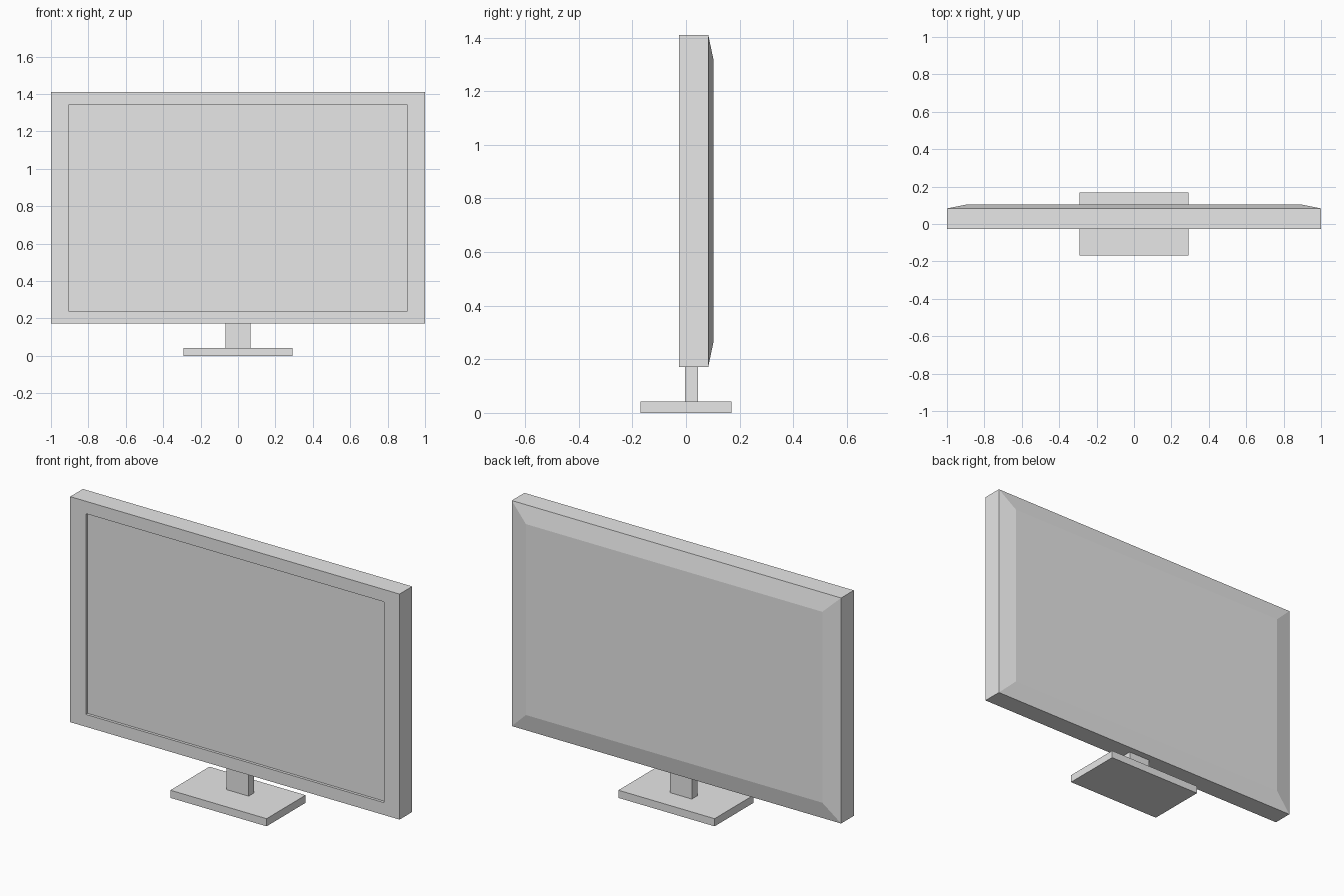
import bpy
import bmesh
from mathutils import Vector

cube = bpy.data.objects.get("Cube")
if cube:
    bpy.data.objects.remove(cube, do_unlink=True)

GREY = (0.8, 0.8, 0.8, 1.0)
grey = bpy.data.materials.new("light_grey")
grey.use_nodes = True
grey.diffuse_color = GREY
grey.node_tree.nodes["Principled BSDF"].inputs["Base Color"].default_value = GREY


def finish(name, bm):
    bmesh.ops.recalc_face_normals(bm, faces=bm.faces)
    mesh = bpy.data.meshes.new(name)
    bm.to_mesh(mesh)
    bm.free()
    mesh.materials.append(grey)
    obj = bpy.data.objects.new(name, mesh)
    bpy.context.collection.objects.link(obj)
    return obj


def box(name, half_x, y0, y1, z0, z1):
    bm = bmesh.new()
    bmesh.ops.create_cube(bm, size=1)
    for v in bm.verts:
        v.co = Vector((v.co.x * 2 * half_x,
                       y0 + (v.co.y + 0.5) * (y1 - y0),
                       z0 + (v.co.z + 0.5) * (z1 - z0)))
    return finish(name, bm)


# Monitor body: rectangular rings from the recessed screen, over the bezel, to the back
# Each ring: half width, y, bottom z, top z
rings = [
    (0.905, -0.012, 0.24, 1.342),   # screen edge
    (0.905, -0.027, 0.24, 1.342),   # bezel inner edge
    (1.0, -0.027, 0.172, 1.41),     # front outer edge
    (1.0, 0.083, 0.172, 1.41),      # back outer edge
    (0.9, 0.103, 0.267, 1.315),     # sloped back panel
]
bm = bmesh.new()
loops = []
for w, y, lo, hi in rings:
    corners = [(-w, lo), (w, lo), (w, hi), (-w, hi)]
    loops.append([bm.verts.new((x, y, z)) for x, z in corners])
for a, b in zip(loops, loops[1:]):
    for i in range(4):
        j = (i + 1) % 4
        bm.faces.new((a[i], a[j], b[j], b[i]))
bm.faces.new(loops[0])
bm.faces.new(loops[-1])
finish("monitor_body", bm)

# Stand
box("stand_neck", 0.067, -0.003, 0.045, 0.042, 0.172)
box("stand_base", 0.292, -0.169, 0.169, 0.0, 0.042)
